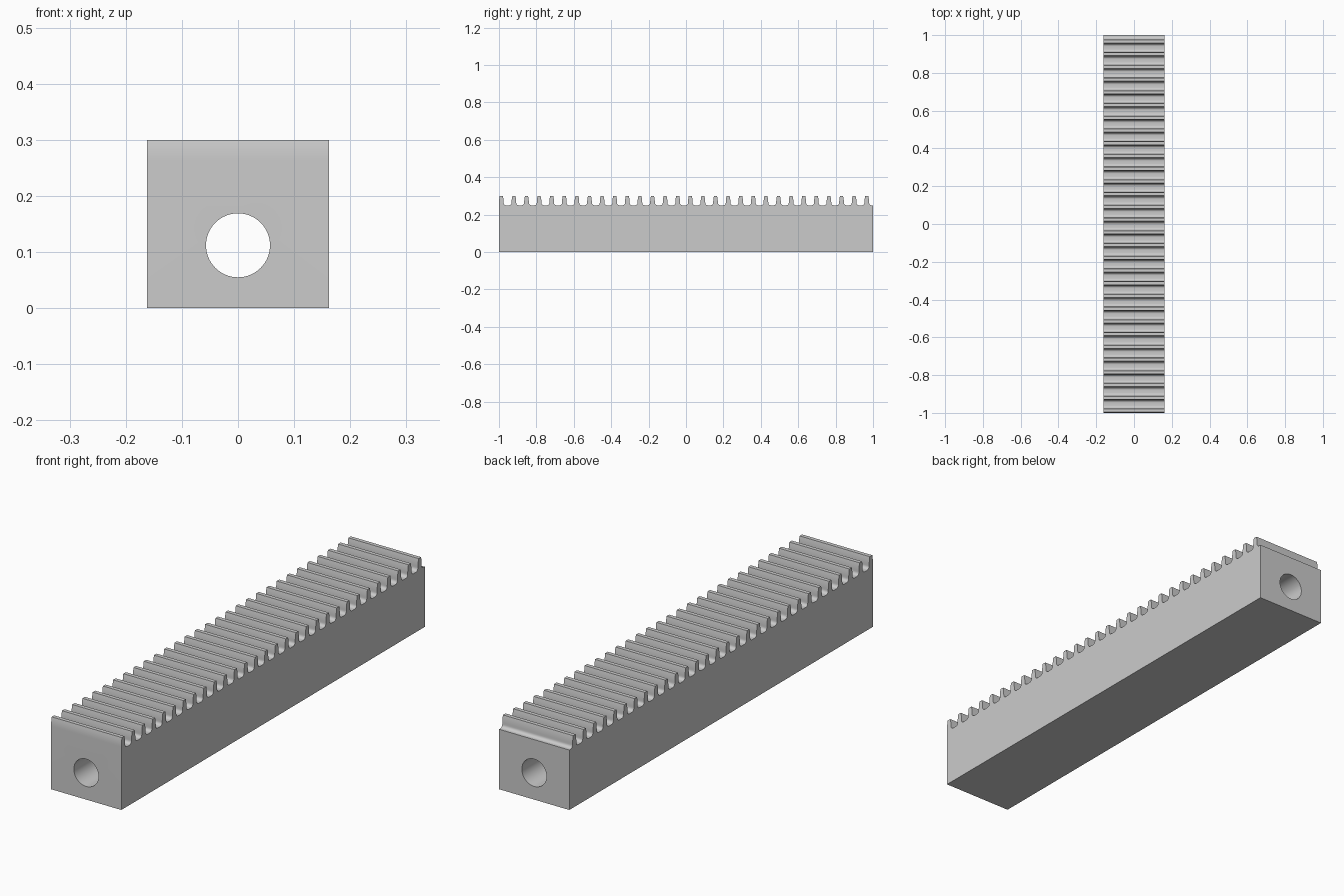
import bpy, bmesh, math
from mathutils import Matrix

if "Cube" in bpy.data.objects:
    bpy.data.objects.remove(bpy.data.objects["Cube"])

HALF_W, TOP, ROOT = 0.162, 0.30, 0.25
TEETH, NECK, TIP, FILLET = 30, 0.0125, 0.0082, 0.013
PITCH = (2 - NECK) / (TEETH - 0.5)

grey = bpy.data.materials.new("steel grey")
grey.use_nodes = True
colour = (0.6, 0.6, 0.6, 1)
grey.diffuse_color = colour
grey.node_tree.nodes["Principled BSDF"].inputs["Base Color"].default_value = colour


def make_object(name, bm):
    bmesh.ops.recalc_face_normals(bm, faces=bm.faces)
    mesh = bpy.data.meshes.new(name)
    bm.to_mesh(mesh)
    bm.free()
    obj = bpy.data.objects.new(name, mesh)
    bpy.context.collection.objects.link(obj)
    mesh.materials.append(grey)
    return obj


# Half a tooth from tip to root: bulging flank, then a rounded root fillet
flank = []
neck_z = ROOT + FILLET
for i in range(7):
    t = 1 - i / 6
    flank.append((NECK - (NECK - TIP) * t * t, neck_z + (TOP - neck_z) * t))
fillet = []
for i in range(1, 7):
    a = math.radians(15 * i)
    fillet.append((NECK + FILLET * (1 - math.cos(a)), neck_z - FILLET * math.sin(a)))
half = flank + fillet

# Side profile: the first tooth is flush with the front, the back ends mid-gap
profile = [(-1, 0)]
for n in range(TEETH):
    centre = -1 + NECK + n * PITCH
    rising = flank if n == 0 else half
    profile += [(centre - w, z) for w, z in reversed(rising)]
    profile += [(centre + w, z) for w, z in half]
profile += [(1, ROOT), (1, 0)]

# Toothed bar
bm = bmesh.new()
side = bm.faces.new([bm.verts.new((-HALF_W, y, z)) for y, z in profile])
extruded = bmesh.ops.extrude_face_region(bm, geom=[side])["geom"]
bmesh.ops.translate(bm, vec=(2 * HALF_W, 0, 0),
                    verts=[v for v in extruded if isinstance(v, bmesh.types.BMVert)])
rack = make_object("toothed_bar", bm)

# Bore running the full length
bm = bmesh.new()
bmesh.ops.create_cone(bm, cap_ends=True, segments=64, radius1=0.057, radius2=0.057,
                      depth=2.4, matrix=Matrix.Translation((0, 0, 0.112))
                      @ Matrix.Rotation(math.pi / 2, 4, 'X'))
cutter = make_object("bore_cutter", bm)

bore = rack.modifiers.new("bore", 'BOOLEAN')
bore.operation = 'DIFFERENCE'
bore.solver = 'EXACT'
bore.object = cutter
bpy.ops.object.select_all(action='DESELECT')
rack.select_set(True)
bpy.context.view_layer.objects.active = rack
bpy.ops.object.modifier_apply(modifier=bore.name)
bpy.data.objects.remove(cutter)
bpy.ops.object.shade_smooth_by_angle(angle=math.radians(30))
